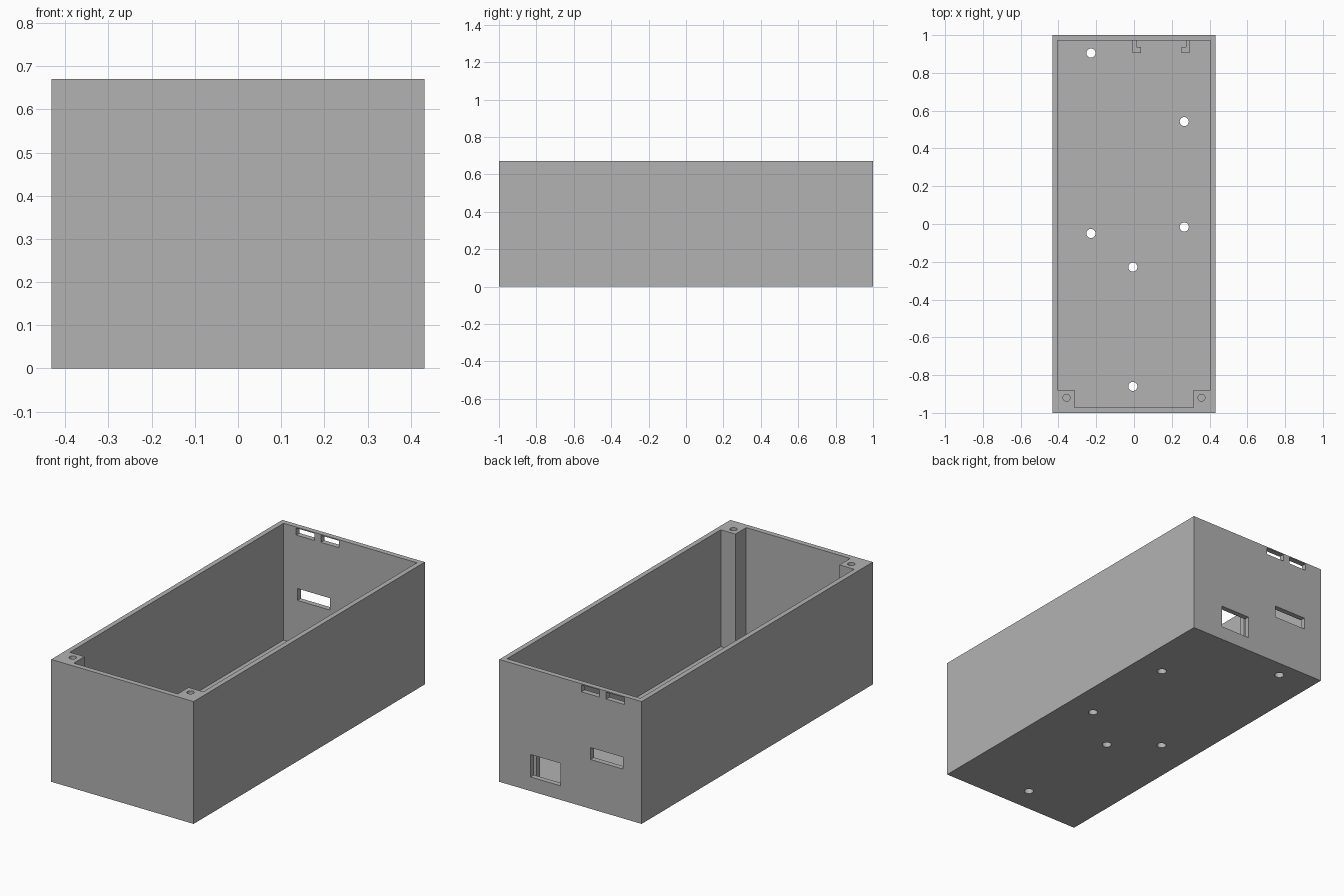
import bpy
import bmesh

if "Cube" in bpy.data.objects:
    bpy.data.objects.remove(bpy.data.objects["Cube"], do_unlink=True)

HALF_X, HALF_Y, HEIGHT = 0.4315, 1.0, 0.67
IN_X, IN_Y, FLOOR = 0.404, 0.971, 0.03
POST_X, POST_Y = 0.315, -0.878

grey = bpy.data.materials.new("plain_grey")
grey.use_nodes = True
grey.diffuse_color = (0.448, 0.448, 0.448, 1)
grey.node_tree.nodes["Principled BSDF"].inputs["Base Color"].default_value = grey.diffuse_color


def prism(name, outline, z0, z1):
    """Extrude a flat outline from z0 up to z1."""
    bm = bmesh.new()
    face = bm.faces.new([bm.verts.new((x, y, z0)) for x, y in outline])
    top = bmesh.ops.extrude_face_region(bm, geom=[face])["geom"]
    for v in top:
        if isinstance(v, bmesh.types.BMVert):
            v.co.z = z1
    bmesh.ops.recalc_face_normals(bm, faces=bm.faces)
    mesh = bpy.data.meshes.new(name)
    bm.to_mesh(mesh)
    bm.free()
    mesh.materials.append(grey)
    obj = bpy.data.objects.new(name, mesh)
    bpy.context.scene.collection.objects.link(obj)
    return obj


def box(name, x0, x1, y0, y1, z0, z1):
    return prism(name, [(x0, y0), (x1, y0), (x1, y1), (x0, y1)], z0, z1)


def rod(name, x, y, radius, z0, z1):
    bpy.ops.mesh.primitive_cylinder_add(vertices=32, radius=radius, depth=z1 - z0,
                                        location=(x, y, (z0 + z1) / 2))
    obj = bpy.context.object
    obj.name = name
    obj.data.materials.append(grey)
    return obj


def cut(target, cutter):
    """Subtract the cutter, then discard it."""
    cutter.hide_render = True
    mod = target.modifiers.new("cut", "BOOLEAN")
    mod.operation = "DIFFERENCE"
    mod.solver = "EXACT"
    mod.object = cutter
    bpy.context.view_layer.objects.active = target
    bpy.ops.object.modifier_apply(modifier=mod.name)
    bpy.data.objects.remove(cutter, do_unlink=True)


# Open-topped case; the cavity outline leaves a post in each front corner
case = box("case", -HALF_X, HALF_X, -HALF_Y, HALF_Y, 0, HEIGHT)
half = [(POST_X, -IN_Y), (POST_X, POST_Y), (IN_X, POST_Y), (IN_X, IN_Y)]
cavity = half + [(-x, y) for x, y in reversed(half)]
cut(case, prism("cavity_cutter", cavity, FLOOR, HEIGHT + 0.1))

# Blind screw holes in the corner posts
for side in (-1, 1):
    cut(case, rod("screw_hole_cutter", side * 0.357, -0.92, 0.0185, HEIGHT - 0.25, HEIGHT + 0.05))

# Mounting holes through the floor
for x, y in [(-0.228, 0.905), (0.266, 0.542), (0.266, -0.016),
             (-0.228, -0.05), (-0.006, -0.228), (-0.006, -0.86)]:
    cut(case, rod("floor_hole_cutter", x, y, 0.024, -0.05, FLOOR + 0.05))

# Openings in the back wall: socket, wide slot, two small slots under the rim
for x0, x1, z0, z1 in [(0.06, 0.241, 0.077, 0.2), (-0.32, -0.122, 0.27, 0.335),
                       (-0.327, -0.217, 0.626, 0.664), (-0.177, -0.067, 0.626, 0.664)]:
    cut(case, box("opening_cutter", x0, x1, IN_Y - 0.05, HALF_Y + 0.05, z0, z1))

# Pair of L-shaped guides behind the socket opening
MID = 0.144
guide = [(0.151, IN_Y), (0.151, 0.905), (0.107, 0.905), (0.107, 0.937),
         (0.132, 0.937), (0.132, IN_Y)]
for name, side in (("left_guide", 1), ("right_guide", -1)):
    prism(name, [(MID + side * x, y) for x, y in guide], FLOOR, 0.26)
